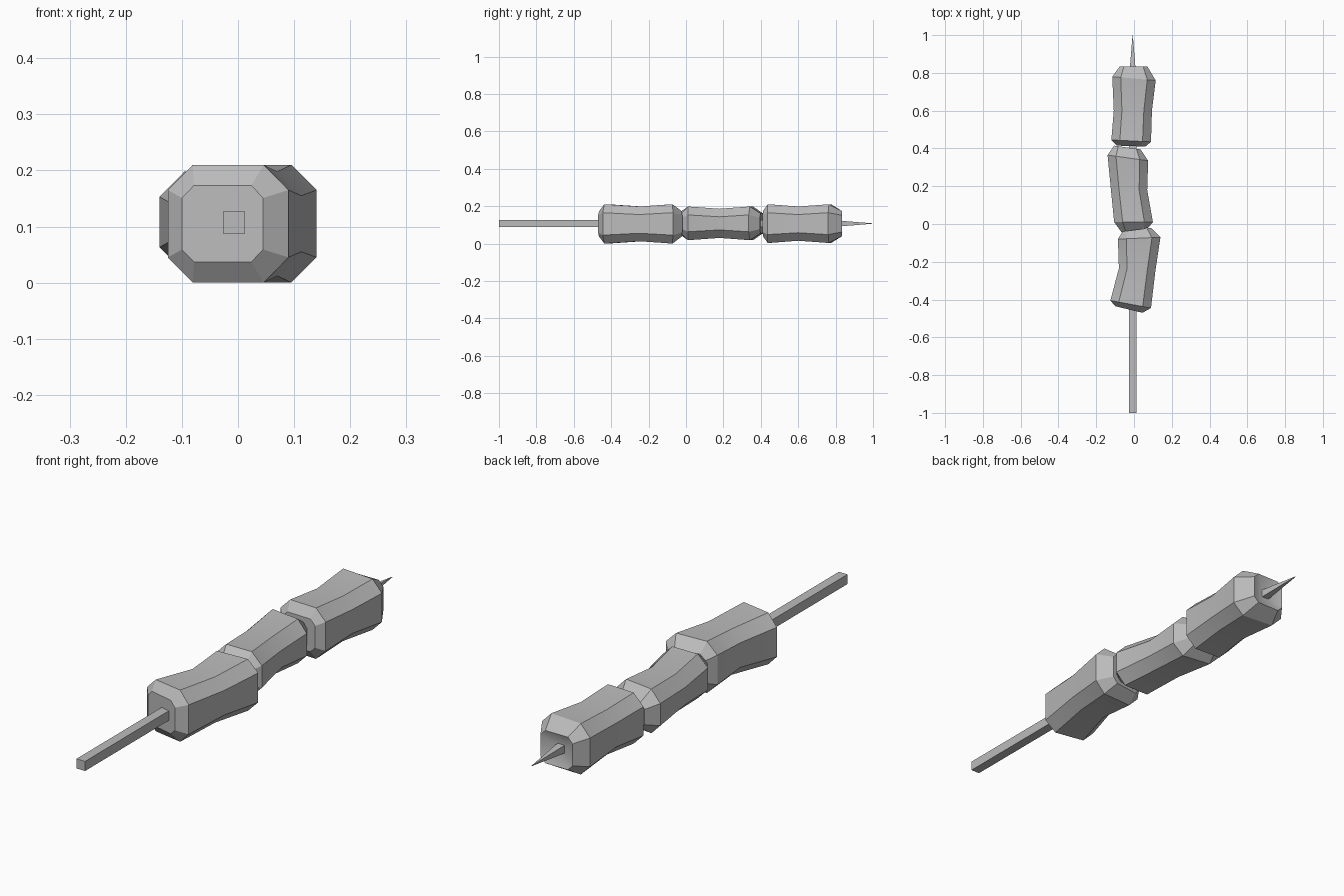
import bpy
import bmesh
import math

cube = bpy.data.objects.get("Cube")
if cube:
    bpy.data.objects.remove(cube, do_unlink=True)

grey = bpy.data.materials.new("plain_grey")
grey.use_nodes = True
colour = (0.5, 0.5, 0.5, 1)
grey.diffuse_color = colour
grey.node_tree.nodes["Principled BSDF"].inputs["Base Color"].default_value = colour


def finish(name, bm, smooth):
    """Turn a bmesh into a named object with the shared material."""
    bmesh.ops.recalc_face_normals(bm, faces=bm.faces[:])
    mesh = bpy.data.meshes.new(name)
    bm.to_mesh(mesh)
    bm.free()
    mesh.materials.append(grey)
    obj = bpy.data.objects.new(name, mesh)
    bpy.context.collection.objects.link(obj)
    if smooth:
        bpy.ops.object.select_all(action="DESELECT")
        obj.select_set(True)
        bpy.context.view_layer.objects.active = obj
        bpy.ops.object.shade_smooth_by_angle(angle=math.radians(25))
    return obj


def loft(bm, rings):
    """Bridge equal rings of vertices."""
    for a, b in zip(rings, rings[1:]):
        n = len(a)
        for i in range(n):
            bm.faces.new((a[i], a[(i + 1) % n], b[(i + 1) % n], b[i]))


def octagon(bm, left, right, low, high, cut):
    """Cut-corner rectangle spanning two (x, y) side points."""
    width = math.dist(left, right)
    t, s = cut / width, 1 - cut / width
    corners = [(t, low), (s, low), (1, low + cut), (1, high - cut),
               (s, high), (t, high), (0, high - cut), (0, low + cut)]
    return [bm.verts.new((left[0] + u * (right[0] - left[0]),
                          left[1] + u * (right[1] - left[1]), z))
            for u, z in corners]


def chunk(name, sides, low, high, dent=0):
    """Waisted block: cap, shoulder, waist, shoulder, cap."""
    inset = (0.037, 0, 0.012, 0, 0.037)
    cuts = (0.022, 0.045, 0.043, 0.045, 0.022)
    bm = bmesh.new()
    rings = [octagon(bm, l, r, low + d, high - d, c)
             for (l, r), d, c in zip(sides, inset, cuts)]
    loft(bm, rings)
    bm.faces.new(rings[0])
    back = bm.faces.new(rings[-1])
    if dent:
        # Hollow in the far cap where the stick comes out
        centre = bmesh.ops.poke(bm, faces=[back])["verts"][0]
        centre.co.y -= dent
    return finish(name, bm, True)


# Three skewered pieces, each given by its left and right outline
chunk("front_chunk", [((-0.10, -0.435), (0.045, -0.47)),
                      ((-0.125, -0.405), (0.09, -0.445)),
                      ((-0.08, -0.235), (0.113, -0.25)),
                      ((-0.085, -0.08), (0.14, -0.07)),
                      ((-0.06, -0.04), (0.09, -0.02))], 0, 0.21)
chunk("middle_chunk", [((-0.065, -0.045), (0.075, -0.02)),
                       ((-0.105, 0.01), (0.10, 0.01)),
                       ((-0.122, 0.18), (0.07, 0.18)),
                       ((-0.14, 0.365), (0.075, 0.335)),
                       ((-0.105, 0.415), (0.035, 0.395))], 0.018, 0.198)
chunk("back_chunk", [((-0.09, 0.415), (0.06, 0.41)),
                     ((-0.12, 0.445), (0.09, 0.435)),
                     ((-0.107, 0.6), (0.095, 0.6)),
                     ((-0.115, 0.78), (0.115, 0.76)),
                     ((-0.075, 0.835), (0.07, 0.835))], 0.003, 0.21, 0.03)

# Square stick with a sharpened far end
bm = bmesh.new()
cx, cz = -0.007, 0.107
stations = [(-1, 0.0195), (0.77, 0.0195), (1, 0.0008)]
rings = [[bm.verts.new((cx + h * sx, y, cz + h * sz))
          for sx, sz in ((-1, -1), (1, -1), (1, 1), (-1, 1))]
         for y, h in stations]
loft(bm, rings)
bm.faces.new(rings[0])
bm.faces.new(rings[-1])
finish("skewer_stick", bm, False)
